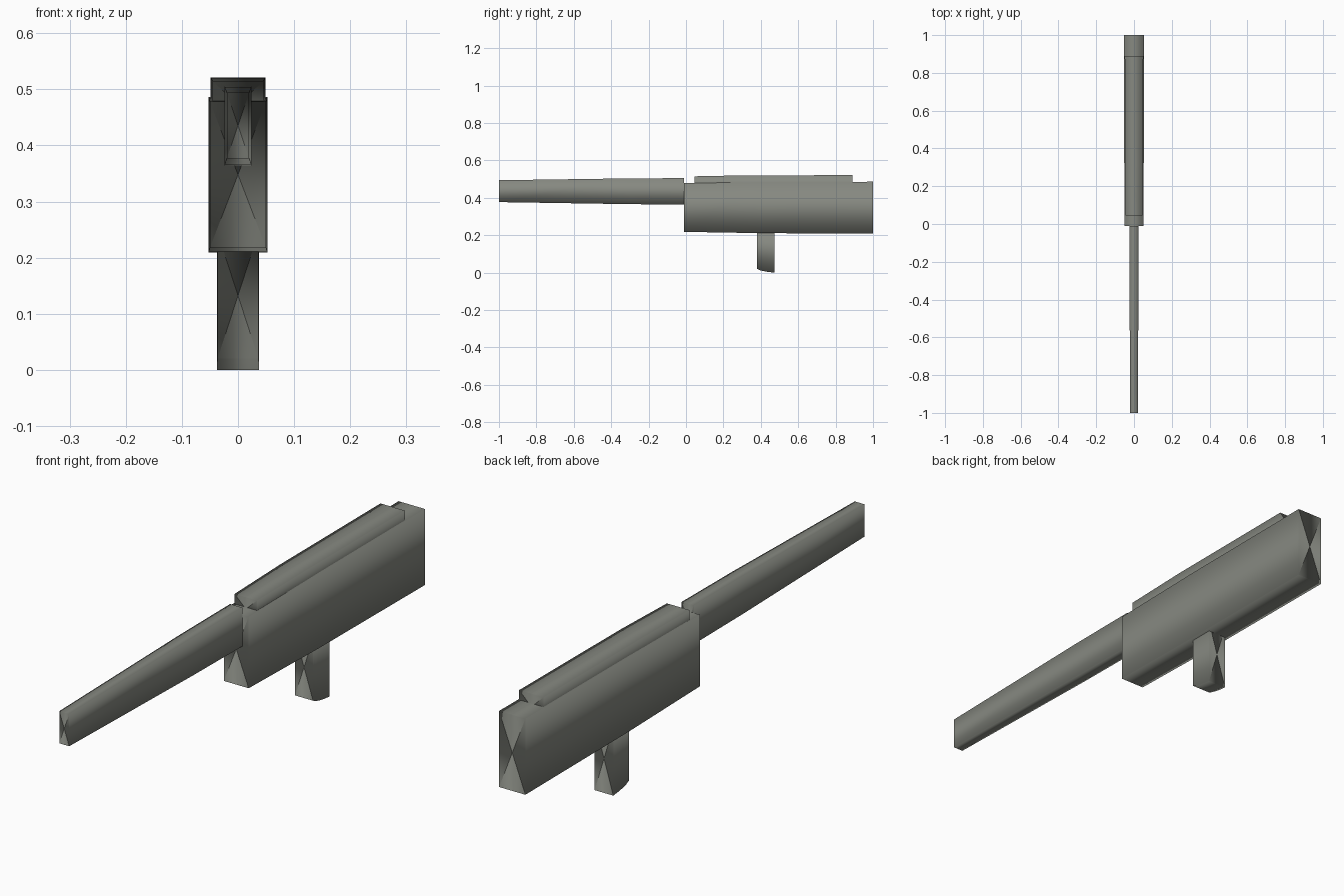
import bpy
from mathutils import Vector

if "Cube" in bpy.data.objects:
    bpy.data.objects.remove(bpy.data.objects["Cube"])

SIGNS = ((-1, -1), (1, -1), (1, 1), (-1, 1))

# Dark grey-green metal
metal = bpy.data.materials.new("dark_metal")
metal.diffuse_color = (0.24, 0.25, 0.22, 1.0)
metal.use_nodes = True
metal.node_tree.nodes["Principled BSDF"].inputs["Base Color"].default_value = metal.diffuse_color


def loft(name, sections):
    """Four-sided smooth tube along y with fanned caps.
    Each section is (y, half width, z low, z high)."""
    verts, faces = [], []
    for y, w, lo, hi in sections:
        verts += [(sx * w, y, hi if sz > 0 else lo) for sx, sz in SIGNS]
    ring_total = len(verts)
    for k in range(len(sections) - 1):
        for i in range(4):
            a, b = 4 * k + i, 4 * k + (i + 1) % 4
            faces.append((a, b, b + 4, a + 4))
    # caps meet at a centre point
    for k in (0, len(sections) - 1):
        y, w, lo, hi = sections[k]
        centre = len(verts)
        verts.append((0, y, (lo + hi) / 2))
        for i in range(4):
            a, b = 4 * k + i, 4 * k + (i + 1) % 4
            faces.append((b, a, centre) if k == 0 else (a, b, centre))

    mesh = bpy.data.meshes.new(name)
    mesh.from_pydata(verts, [], faces)
    mesh.polygons.foreach_set("use_smooth", [True] * len(mesh.polygons))
    mesh.materials.append(metal)

    # round-tube shading: corners point outward, also across the caps
    def outward(v):
        sx, sz = SIGNS[v % 4]
        return Vector((sx, 0, sz)).normalized()

    normals = [None] * len(mesh.loops)
    for poly in mesh.polygons:
        ring = [v for v in poly.vertices if v < ring_total]
        mean = sum((outward(v) for v in ring), Vector()).normalized()
        for li in poly.loop_indices:
            v = mesh.loops[li].vertex_index
            n = outward(v) if v < ring_total else mean
            # lean a touch along the face so it always looks outward
            normals[li] = (n + 0.05 * poly.normal).normalized()
    mesh.normals_split_custom_set(normals)

    obj = bpy.data.objects.new(name, mesh)
    bpy.context.collection.objects.link(obj)
    return obj


# Long tapered front bar
loft("barrel", [(-1.0, 0.020, 0.377, 0.494), (-0.3, 0.024, 0.366, 0.504),
                (-0.01, 0.0245, 0.364, 0.505)])

# Deep main housing, slightly smaller at the front
loft("main_body", [(-0.01, 0.050, 0.218, 0.478), (0.40, 0.052, 0.211, 0.484),
                   (1.0, 0.053, 0.209, 0.486)])

# Raised cover, sunk into the top of the housing
loft("top_cover", [(0.045, 0.0455, 0.43, 0.515), (0.31, 0.0480, 0.425, 0.520),
                   (0.89, 0.0490, 0.425, 0.521)])

# Post below with a gently curved foot, rooted inside the housing
loft("lower_grip", [(0.38, 0.0365, 0.020, 0.245), (0.395, 0.037, 0.013, 0.247),
                    (0.42, 0.0375, 0.007, 0.25), (0.445, 0.0375, 0.003, 0.25),
                    (0.472, 0.0375, 0.0, 0.25)])
